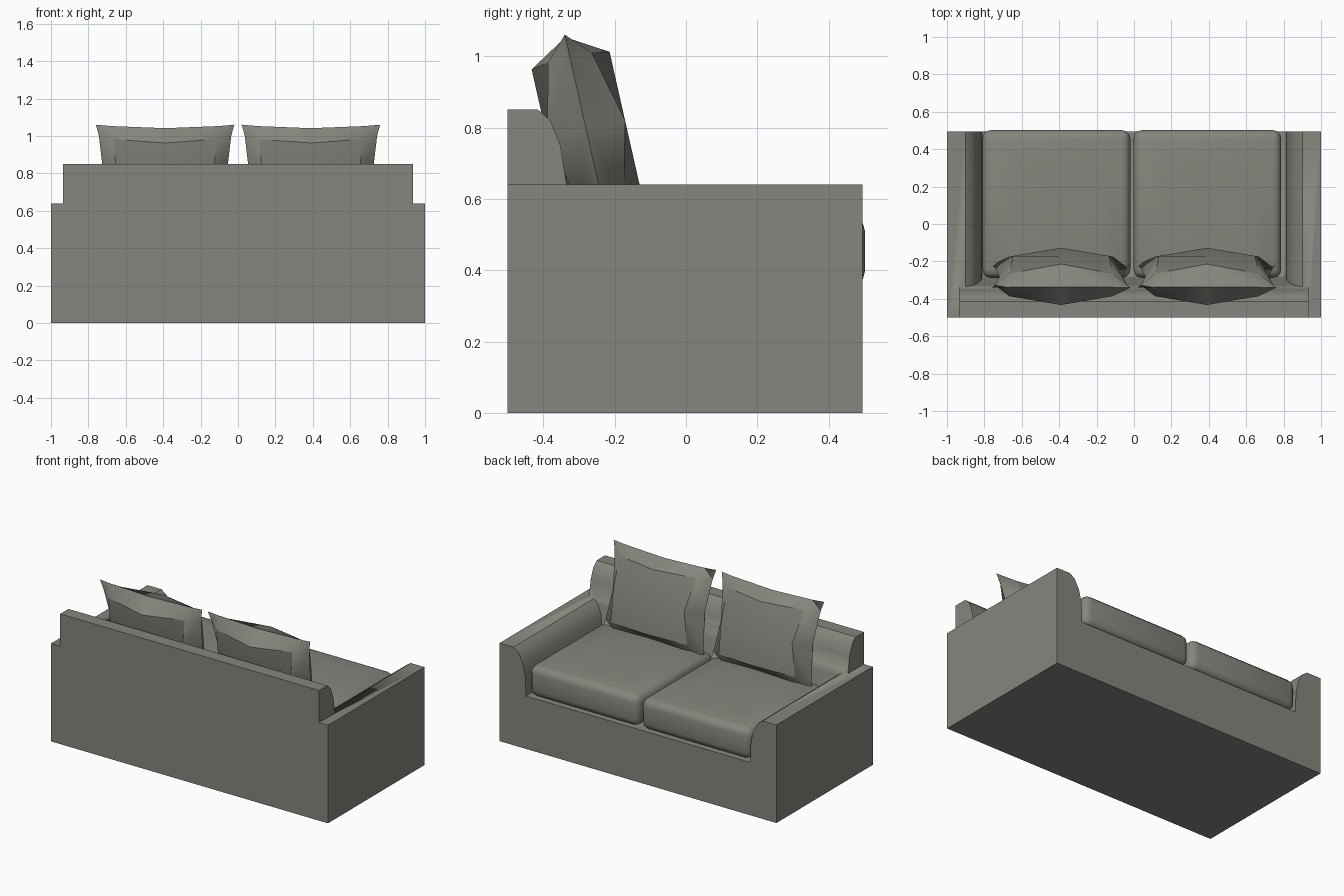
import bpy, bmesh, math
from mathutils import Matrix, Vector

cube = bpy.data.objects.get("Cube")
if cube:
    bpy.data.objects.remove(cube)

fabric = bpy.data.materials.new("grey_green_fabric")
fabric.use_nodes = True
COLOUR = (0.23, 0.24, 0.205, 1)
fabric.diffuse_color = COLOUR
fabric.node_tree.nodes["Principled BSDF"].inputs["Base Color"].default_value = COLOUR


def finish(name, bm, angle=35):
    """Turn a bmesh into a smooth-by-angle object."""
    bmesh.ops.recalc_face_normals(bm, faces=bm.faces)
    mesh = bpy.data.meshes.new(name)
    bm.to_mesh(mesh)
    bm.free()
    mesh.materials.append(fabric)
    obj = bpy.data.objects.new(name, mesh)
    bpy.context.collection.objects.link(obj)
    activate(obj)
    bpy.ops.object.shade_smooth_by_angle(angle=math.radians(angle))
    return obj


def activate(obj):
    bpy.ops.object.select_all(action="DESELECT")
    obj.select_set(True)
    bpy.context.view_layer.objects.active = obj


def extrude(name, points, travel):
    """Extrude a closed outline along a vector."""
    bm = bmesh.new()
    face = bm.faces.new([bm.verts.new(p) for p in points])
    new = bmesh.ops.extrude_face_region(bm, geom=[face])["geom"]
    bmesh.ops.translate(bm, vec=travel,
                        verts=[v for v in new if isinstance(v, bmesh.types.BMVert)])
    return finish(name, bm)


# Base and arms: one U-shaped outline run from back to front
arm = [(1, 0), (1, 0.64), (0.90, 0.64), (0.865, 0.615), (0.835, 0.56),
       (0.815, 0.48), (0.81, 0.345)]
outline = arm + [(-x, z) for x, z in reversed(arm)]
frame = extrude("sofa_frame", [(x, -0.5, z) for x, z in outline], (0, 0.995, 0))

# Backrest: side profile run across, then merged into the frame
profile = [(-0.5, 0.2), (-0.5, 0.85), (-0.415, 0.85), (-0.38, 0.82), (-0.352, 0.75),
           (-0.335, 0.64), (-0.29, 0.45), (-0.27, 0.345), (-0.27, 0.2)]
back = extrude("backrest", [(-0.935, y, z) for y, z in profile], (1.87, 0, 0))
union = frame.modifiers.new("join_backrest", "BOOLEAN")
union.operation, union.solver, union.object = "UNION", "EXACT", back
activate(frame)
bpy.ops.object.modifier_apply(modifier=union.name)
bpy.data.objects.remove(back)


# Seat cushions: rounded blocks with a slight crown
def seat_cushion(name, x):
    bm = bmesh.new()
    size = Matrix.Diagonal((0.79, 0.79, 0.2, 1))
    bmesh.ops.create_cube(bm, size=1, matrix=Matrix.Translation((x, 0.107, 0.453)) @ size)
    bmesh.ops.bevel(bm, geom=list(bm.edges), offset=0.045, segments=3,
                    profile=0.5, affect="EDGES")
    top = max(bm.faces, key=lambda f: f.calc_center_median().z)
    bmesh.ops.inset_region(bm, faces=[top], thickness=0.16)
    bmesh.ops.translate(bm, verts=list(top.verts), vec=(0, 0, 0.012))
    return finish(name, bm, 60)


# Back pillows: two bulged sheets joined at a pinched seam, leaning back
def pillow(name, x):
    bm = bmesh.new()
    steps = (-1, -0.78, 0, 0.78, 1)
    lean = Matrix.Translation((x, -0.28, 0.795)) @ Matrix.Rotation(0.222, 4, "X")
    for side in (-1, 1):
        grid = []
        for v in steps:
            row = []
            for u in steps:
                on_seam = abs(u) == 1 or abs(v) == 1
                bulge = 0 if on_seam else 0.112 * (1 - 1.2 * u * u * v * v)
                point = Vector((0.37 * u * (1 - 0.11 * (1 - v * v)), side * bulge,
                                0.272 * v * (1 - 0.07 * (1 - u * u))))
                row.append(bm.verts.new(lean @ point))
            grid.append(row)
        for a, b in zip(grid, grid[1:]):
            for i in range(len(steps) - 1):
                bm.faces.new((a[i], a[i + 1], b[i + 1], b[i]))
    bmesh.ops.remove_doubles(bm, verts=bm.verts, dist=0.0005)
    return finish(name, bm, 40)


for label, cushion_x, pillow_x in (("right", -0.415, -0.39), ("left", 0.392, 0.39)):
    seat_cushion("seat_cushion_" + label, cushion_x)
    pillow("back_pillow_" + label, pillow_x)
